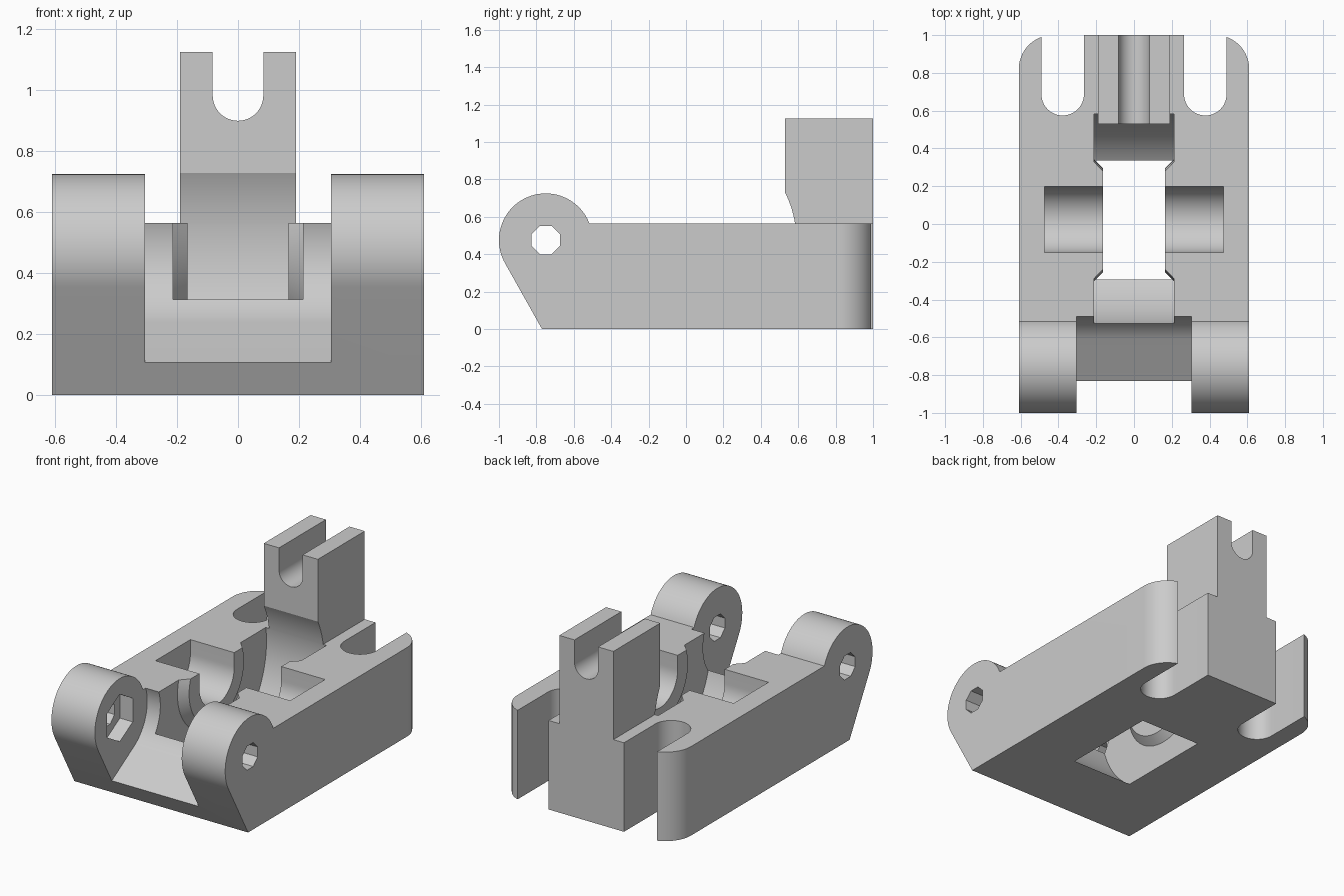
import bpy, bmesh
from math import sin, cos, pi, radians, atan2, acos, hypot

if "Cube" in bpy.data.objects:
    bpy.data.objects.remove(bpy.data.objects["Cube"], do_unlink=True)

grey = bpy.data.materials.new("plain_grey")
grey.use_nodes = True
COLOUR = (0.6, 0.6, 0.6, 1)
grey.diffuse_color = COLOUR
grey.node_tree.nodes["Principled BSDF"].inputs["Base Color"].default_value = COLOUR

AXIS_Z = 0.475      # height of both cross axes
LUG_Y = -0.75       # hinge axis
WHEEL_Y = 0.02      # wheel axis


def arc(cy, cz, r, start, end, steps=32):
    angles = [radians(start + (end - start) * i / steps) for i in range(steps + 1)]
    return [(cy + r * cos(a), cz + r * sin(a)) for a in angles]


def circle(cy, cz, r, sides=64, turn=0):
    return arc(cy, cz, r, turn, turn + 360, sides)[:-1]


def place(axis, p, d):
    return {"x": (d, p[0], p[1]), "y": (p[0], d, p[1]), "z": (p[0], p[1], d)}[axis]


def loft(name, axis, low, high, lo, hi):
    """Solid between two matching outlines along an axis."""
    bm = bmesh.new()
    a = [bm.verts.new(place(axis, p, lo)) for p in low]
    b = [bm.verts.new(place(axis, p, hi)) for p in high]
    bm.faces.new(a)
    bm.faces.new(b)
    for i in range(len(a)):
        j = (i + 1) % len(a)
        bm.faces.new((a[i], a[j], b[j], b[i]))
    bmesh.ops.recalc_face_normals(bm, faces=bm.faces)
    mesh = bpy.data.meshes.new(name)
    bm.to_mesh(mesh)
    bm.free()
    ob = bpy.data.objects.new(name, mesh)
    mesh.materials.append(grey)
    bpy.context.collection.objects.link(ob)
    return ob


def prism(name, axis, pts, lo, hi):
    return loft(name, axis, pts, pts, lo, hi)


def rect(a0, a1, b0, b1):
    return [(a0, b0), (a1, b0), (a1, b1), (a0, b1)]


def combine(target, tool, operation):
    mod = target.modifiers.new("join", 'BOOLEAN')
    mod.operation, mod.object, mod.solver = operation, tool, 'EXACT'
    bpy.context.view_layer.objects.active = target
    bpy.ops.object.modifier_apply(modifier=mod.name)
    bpy.data.objects.remove(tool, do_unlink=True)


def tangent_angle(py, pz, r, side):
    """Angle in degrees where a line from a point touches a circle on the hinge axis."""
    dy, dz = py - LUG_Y, pz - AXIS_Z
    return (atan2(dz, dy) + side * acos(r / hypot(dy, dz))) * 180 / pi


# Side outline of the base with the round hinge lugs
TOP, LUG_R = 0.565, 0.25
end = radians(0) + atan2(TOP - AXIS_Z, (LUG_R ** 2 - (TOP - AXIS_Z) ** 2) ** 0.5)
start = tangent_angle(-0.77, 0, LUG_R, -1) + 360
outline = [(1, TOP), (1, 0), (-0.77, 0)] + arc(LUG_Y, AXIS_Z, LUG_R, start, end * 180 / pi, 48)
body = prism("bracket_body", "x", outline, -0.61, 0.61)

# Plan outline: rounded rear corners and two open screw slots
half = [(0.265, 1)] + arc(0.3775, 0.687, 0.1125, 180, 360, 24)
half += arc(0.43, 0.82, 0.18, 70.5, 0, 16) + [(0.61, -1.2)]
plan = half + [(-x, y) for x, y in reversed(half)]
combine(body, prism("plan", "z", plan, -0.1, 1), 'INTERSECT')

# Rear tower with a U-shaped notch
tower = [(-0.19, 0.25), (0.19, 0.25), (0.19, 1.125), (0.083, 1.125)]
tower += arc(0, 0.983, 0.083, 0, -180, 24) + [(-0.083, 1.125), (-0.19, 1.125)]
combine(body, prism("tower", "y", tower, 0.53, 1), 'UNION')

# Gap between the lugs: round wall running into a sloping floor
GAP_R = 0.275
gap = [(-1.1, -0.054)] + arc(LUG_Y, AXIS_Z, GAP_R, tangent_angle(-0.825, 0.11, GAP_R, 1), 35)
gap += [(gap[-1][0], 1), (-1.1, 1)]
combine(body, prism("gap", "x", gap, -0.305, 0.305), 'DIFFERENCE')

# Wheel well, leaving a tapered boss on each side
well = prism("wheel_well", "x", circle(WHEEL_Y, AXIS_Z, 0.57, 128), -0.213, 0.213)
for s in (-1, 1):
    boss = loft("boss", "x", circle(WHEEL_Y, AXIS_Z, 0.275), circle(WHEEL_Y, AXIS_Z, 0.335),
                s * 0.165, s * 0.225)
    combine(well, boss, 'DIFFERENCE')
combine(body, well, 'DIFFERENCE')

# Axle seat, open at the top
seat = arc(WHEEL_Y + 0.003, AXIS_Z, 0.175, 180, 360)
seat += [(seat[-1][0], 0.9), (seat[0][0], 0.9)]
for s in (-1, 1):
    combine(body, prism("axle_seat", "x", seat, s * 0.12, s * 0.473), 'DIFFERENCE')

# Hinge pin hole and the hexagonal nut recess
pin = circle(LUG_Y, AXIS_Z, 0.082, 8, 22.5)
combine(body, prism("pin_hole", "x", pin, -0.7, 0.7), 'DIFFERENCE')
nut = circle(LUG_Y, AXIS_Z, 0.15, 6, 30)
combine(body, prism("nut_recess", "x", nut, -0.395, -0.25), 'DIFFERENCE')

bpy.ops.object.select_all(action='DESELECT')
body.select_set(True)
bpy.context.view_layer.objects.active = body
bpy.ops.object.shade_smooth_by_angle(angle=radians(25))
